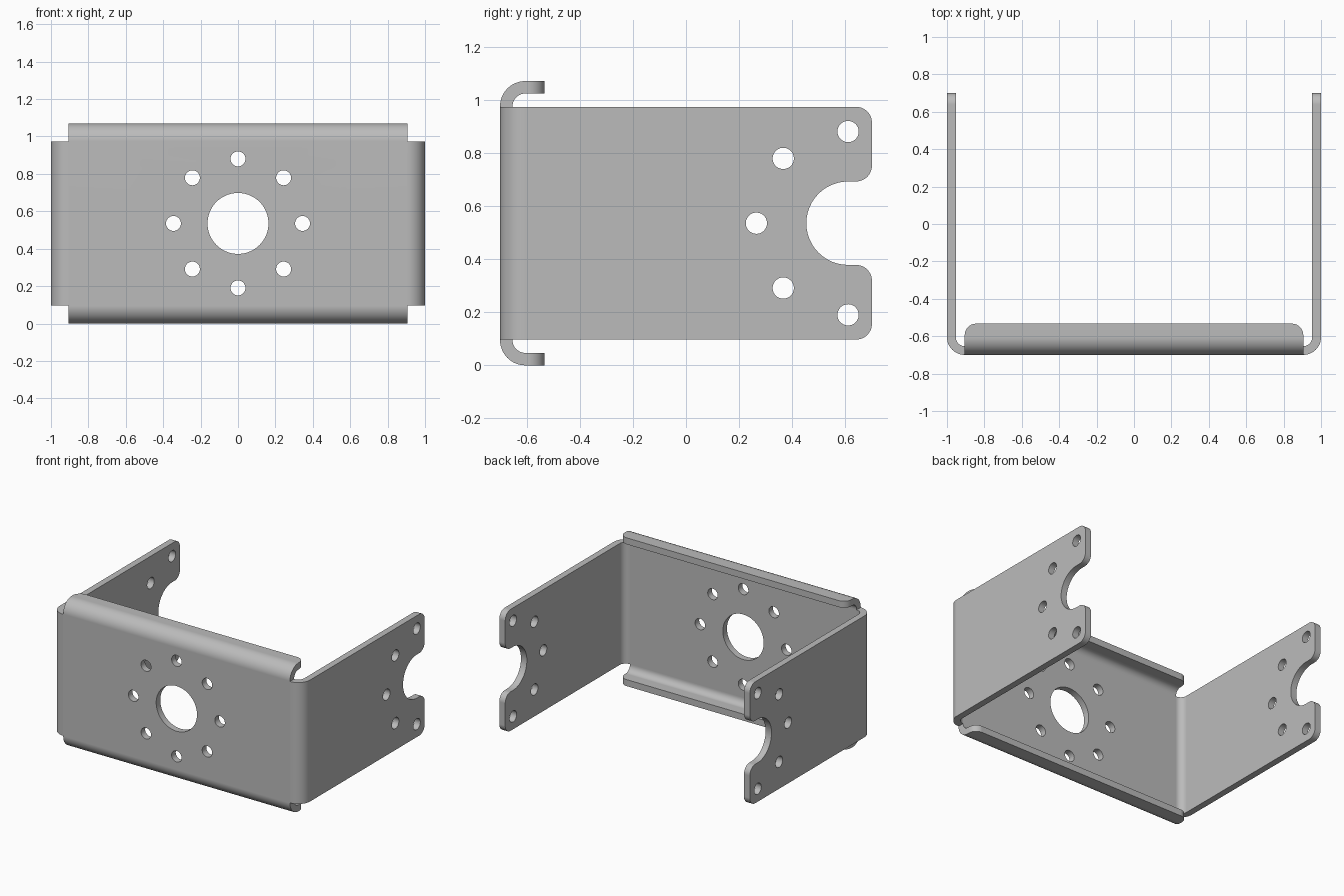
import bpy, bmesh
from math import sin, cos, pi, radians
from mathutils import Vector

cube = bpy.data.objects.get("Cube")
if cube:
    bpy.data.objects.remove(cube, do_unlink=True)

THICK, BEND = 0.047, 0.095            # sheet thickness and outer bend radius
LOW, HIGH, MID = 0.097, 0.973, 0.535  # side plate edges and hole centre height
TOP = 2 * MID
DEPTH = 0.70
FOLD_X = 1 - BEND                     # half width of the lips
INNER = BEND - THICK
CORNER, NOTCH = 0.06, 0.157
RING, SMALL, LARGE = 0.345, 0.04, 0.163

steel = bpy.data.materials.new("steel_grey")
steel.use_nodes = True
colour = (0.5, 0.5, 0.5, 1)
steel.diffuse_color = colour
steel.node_tree.nodes["Principled BSDF"].inputs["Base Color"].default_value = colour


def rounded(corners, steps=12):
    """Outline through (a, b, radius) corners, with each corner filleted."""
    points = []
    for i, (a, b, r) in enumerate(corners):
        p = Vector((a, b))
        if not r:
            points.append(p)
            continue
        u = (Vector(corners[i - 1][:2]) - p).normalized()
        v = (Vector(corners[(i + 1) % len(corners)][:2]) - p).normalized()
        centre = p + (u + v) * r
        for k in range(steps + 1):
            t = k / steps * pi / 2
            q = centre - v * r * cos(t) - u * r * sin(t)
            if not points or (q - points[-1]).length > 1e-5:
                points.append(q)
    return points


def circle(a, b, r, count=40):
    return [Vector((a + r * cos(2 * pi * k / count), b + r * sin(2 * pi * k / count)))
            for k in range(count)]


def prism(name, outline, axis, start, end):
    """Extrude a flat outline along one axis."""
    def place(p, t):
        return {"x": (t, p.x, p.y), "y": (p.x, t, p.y), "z": (p.x, p.y, t)}[axis]
    bm = bmesh.new()
    rings = [[bm.verts.new(place(p, t)) for p in outline] for t in (start, end)]
    for ring in rings:
        bm.faces.new(ring)
    for i in range(len(outline)):
        bm.faces.new((rings[0][i - 1], rings[0][i], rings[1][i], rings[1][i - 1]))
    bmesh.ops.recalc_face_normals(bm, faces=bm.faces)
    mesh = bpy.data.meshes.new(name)
    bm.to_mesh(mesh)
    bm.free()
    mesh.materials.append(steel)
    obj = bpy.data.objects.new(name, mesh)
    bpy.context.collection.objects.link(obj)
    return obj


def combine(obj, tool, operation):
    """Apply a boolean and discard the tool."""
    bpy.context.view_layer.objects.active = obj
    mod = obj.modifiers.new("cut", "BOOLEAN")
    mod.object, mod.operation, mod.solver = tool, operation, "EXACT"
    bpy.ops.object.modifier_apply(modifier=mod.name)
    bpy.data.objects.remove(tool, do_unlink=True)


# U-shaped sheet: front web bent back into two side plates
front, inside = -DEPTH, -DEPTH + THICK
inner_x = 1 - THICK
bracket = prism("bracket", rounded([
    (-1, 1, 0), (-1, front, BEND), (1, front, BEND), (1, 1, 0),
    (inner_x, 1, 0), (inner_x, inside, INNER), (-inner_x, inside, INNER),
    (-inner_x, 1, 0)]), "z", -0.2, 1.3)

# Side outline with rounded ends and the semicircular notch
notch_y = 0.453
side_outline = rounded([
    (-1, LOW, 0), (DEPTH, LOW, CORNER), (DEPTH, MID - NOTCH, CORNER),
    (notch_y, MID - NOTCH, NOTCH), (notch_y, MID + NOTCH, NOTCH),
    (DEPTH, MID + NOTCH, CORNER), (DEPTH, HIGH, CORNER), (-1, HIGH, 0)])
combine(bracket, prism("side_outline", side_outline, "x", -1.2, 1.2), "INTERSECT")

# Top and bottom lips folded back from the web
lip_back = -0.533
lips = prism("lips", rounded([
    (0, 0, 0), (front, 0, BEND), (front, TOP, BEND), (0, TOP, 0),
    (0, TOP - THICK, 0), (inside, TOP - THICK, INNER), (inside, THICK, INNER),
    (0, THICK, 0)]), "x", -1.2, 1.2)
lip_outline = rounded([
    (-FOLD_X, -1, 0), (FOLD_X, -1, 0),
    (FOLD_X, lip_back, CORNER), (-FOLD_X, lip_back, CORNER)])
combine(lips, prism("lip_outline", lip_outline, "z", -0.2, 1.3), "INTERSECT")
combine(bracket, lips, "UNION")

# Front holes: large centre hole and a ring of eight
combine(bracket, prism("centre_hole", circle(0, MID, LARGE, 72), "y", -0.8, -0.6),
        "DIFFERENCE")
for k in range(8):
    a = k * pi / 4
    hole = circle(RING * cos(a), MID + RING * sin(a), SMALL)
    combine(bracket, prism("front_hole", hole, "y", -0.8, -0.6), "DIFFERENCE")

# Side holes: half ring of five through both plates
for k in range(5):
    a = pi / 2 + k * pi / 4
    hole = circle(0.61 + RING * cos(a), MID + RING * sin(a), SMALL)
    combine(bracket, prism("side_hole", hole, "x", -1.2, 1.2), "DIFFERENCE")

# Smooth bends with crisp edges
bpy.ops.object.select_all(action="DESELECT")
bracket.select_set(True)
bpy.context.view_layer.objects.active = bracket
bpy.ops.object.shade_smooth_by_angle(angle=radians(30))
weighted = bracket.modifiers.new("even_shading", "WEIGHTED_NORMAL")
weighted.keep_sharp = True
